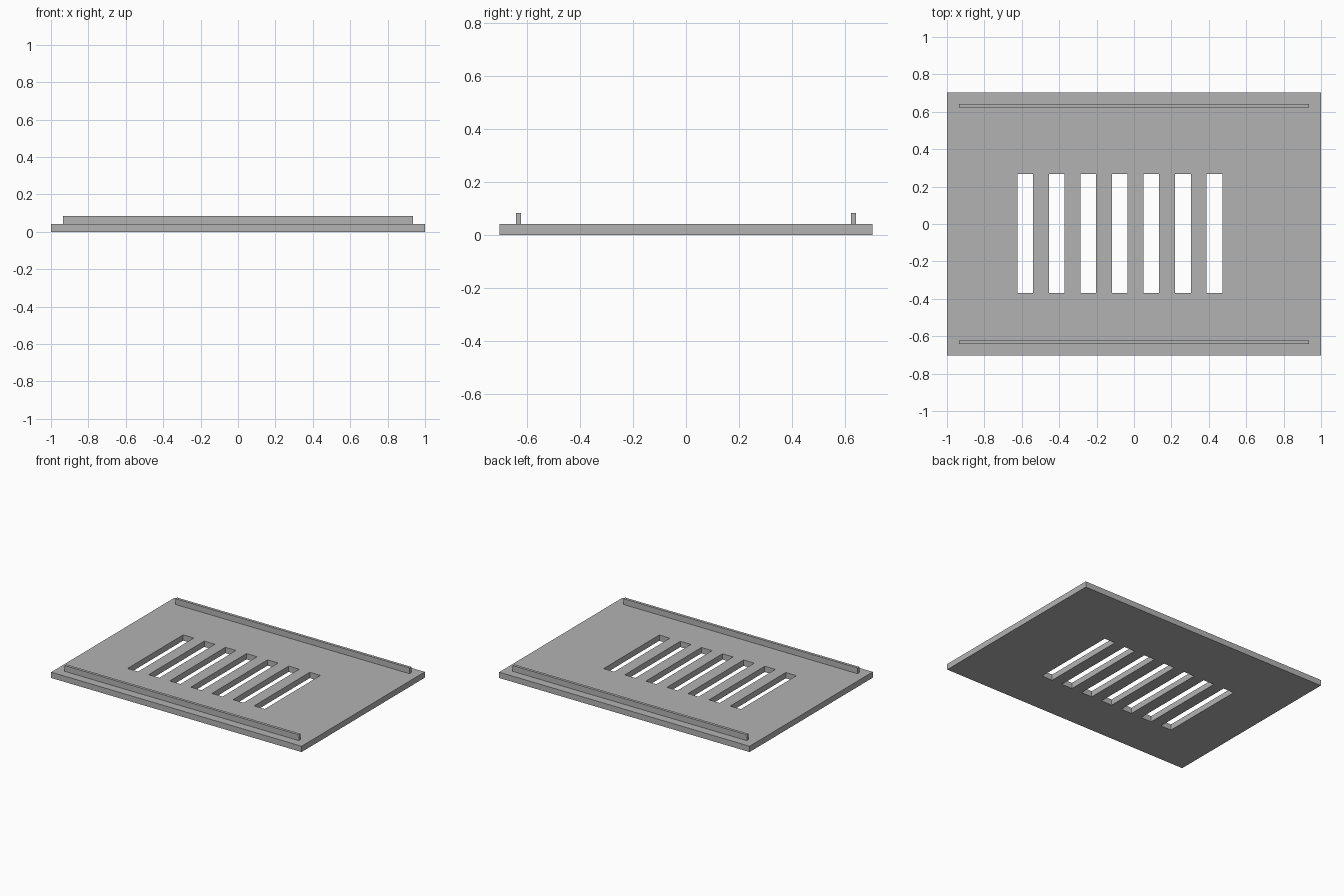
import bpy
import bmesh

cube = bpy.data.objects.get("Cube")
if cube:
    bpy.data.objects.remove(cube, do_unlink=True)

GREY = (0.45, 0.45, 0.45, 1.0)
mat = bpy.data.materials.new("plain_grey")
mat.use_nodes = True
mat.diffuse_color = GREY
mat.node_tree.nodes["Principled BSDF"].inputs["Base Color"].default_value = GREY

HALF_X, HALF_Y = 1.0, 0.703
THICK, RAIL_TOP = 0.042, 0.084
SLOTS, SLOT_START, SLOT_STEP, SLOT_WIDTH = 7, -0.624, 0.1685, 0.085
SLOT_FRONT, SLOT_BACK = -0.369, 0.266


def finish(name, bm):
    """Turn a bmesh into a named grey object."""
    bmesh.ops.recalc_face_normals(bm, faces=bm.faces)
    mesh = bpy.data.meshes.new(name)
    bm.to_mesh(mesh)
    bm.free()
    mesh.materials.append(mat)
    obj = bpy.data.objects.new(name, mesh)
    bpy.context.collection.objects.link(obj)
    return obj


# Slotted base plate: a flat grid with the slot cells left open, then extruded
xs = [-HALF_X]
for i in range(SLOTS):
    left = SLOT_START + i * SLOT_STEP
    xs += [left, left + SLOT_WIDTH]
xs.append(HALF_X)
ys = [-HALF_Y, SLOT_FRONT, SLOT_BACK, HALF_Y]

bm = bmesh.new()
grid = [[bm.verts.new((x, y, 0)) for y in ys] for x in xs]
for i in range(len(xs) - 1):
    for j in range(len(ys) - 1):
        if i % 2 == 1 and j == 1:
            continue  # open slot
        bm.faces.new((grid[i][j], grid[i + 1][j], grid[i + 1][j + 1], grid[i][j + 1]))
top = bmesh.ops.extrude_face_region(bm, geom=bm.faces[:], use_keep_orig=True)
top_verts = [g for g in top["geom"] if isinstance(g, bmesh.types.BMVert)]
bmesh.ops.translate(bm, verts=top_verts, vec=(0, 0, THICK))
finish("base_plate", bm)

# Long thin rails near the front and back edges
for name, side in (("front_rail", -1), ("back_rail", 1)):
    bm = bmesh.new()
    bmesh.ops.create_cube(bm, size=1)
    bmesh.ops.scale(bm, verts=bm.verts, vec=(1.87, 0.02, RAIL_TOP - THICK))
    bmesh.ops.translate(bm, verts=bm.verts, vec=(0, side * 0.632, (THICK + RAIL_TOP) / 2))
    finish(name, bm)
